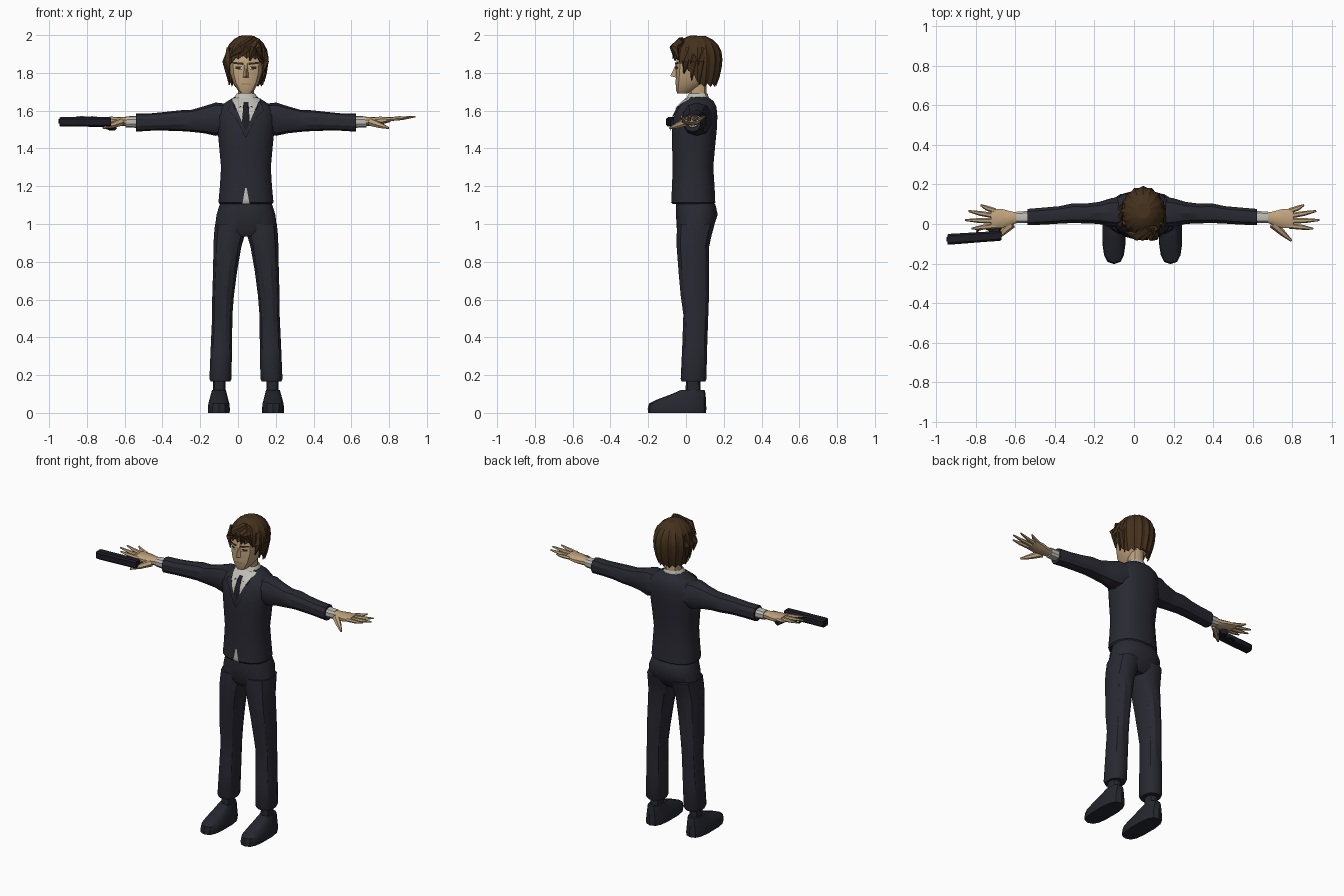
import bpy, bmesh, math
from mathutils import Vector
from mathutils.bvhtree import BVHTree

if "Cube" in bpy.data.objects:
    bpy.data.objects.remove(bpy.data.objects["Cube"])

CX = 0.042  # centre line of the body


def material(name, rgb):
    m = bpy.data.materials.new(name)
    m.diffuse_color = (*rgb, 1)
    m.use_nodes = True
    m.node_tree.nodes["Principled BSDF"].inputs["Base Color"].default_value = m.diffuse_color
    return m


SUIT = material("dark suit", (0.022, 0.022, 0.032))
SHOE = material("shoe black", (0.019, 0.020, 0.028))
GUN = material("gun black", (0.012, 0.012, 0.018))
SKIN = material("skin", (0.52, 0.36, 0.20))
SHIRT = material("shirt grey", (0.52, 0.51, 0.46))
HAIR = material("brown hair", (0.060, 0.031, 0.012))
DARK = material("eye dark", (0.03, 0.02, 0.014))
LIP = material("lip", (0.33, 0.19, 0.10))


def finish(name, bm, mat, angle=32):
    bmesh.ops.recalc_face_normals(bm, faces=bm.faces)
    me = bpy.data.meshes.new(name)
    bm.to_mesh(me)
    bm.free()
    me.materials.append(mat)
    ob = bpy.data.objects.new(name, me)
    bpy.context.collection.objects.link(ob)
    bpy.ops.object.select_all(action='DESELECT')
    bpy.context.view_layer.objects.active = ob
    ob.select_set(True)
    bpy.ops.object.shade_smooth_by_angle(angle=math.radians(angle))
    return ob


def skin_rings(bm, rings, caps=True):
    vs = [[bm.verts.new(p) for p in r] for r in rings]
    n = len(rings[0])
    for a, b in zip(vs, vs[1:]):
        for i in range(n):
            bm.faces.new((a[i], a[(i + 1) % n], b[(i + 1) % n], b[i]))
    if caps:
        bm.faces.new(vs[0])
        bm.faces.new(vs[-1])


def loft(name, rings, mat, axis='z', n=12, power=2.4):
    """rings: (position, low u, high u, low v, high v) across the axis."""
    out = []
    for pos, u0, u1, v0, v1 in rings:
        ring = []
        for i in range(n):
            a = 2 * math.pi * (i + 0.5) / n
            c, s = math.cos(a), math.sin(a)
            u = (u0 + u1) / 2 + (u1 - u0) / 2 * math.copysign(abs(c) ** (2 / power), c)
            v = (v0 + v1) / 2 + (v1 - v0) / 2 * math.copysign(abs(s) ** (2 / power), s)
            ring.append((u, v, pos) if axis == 'z' else (pos, u, v))
        out.append(ring)
    bm = bmesh.new()
    skin_rings(bm, out)
    return finish(name, bm, mat)


def tube(name, points, radii, mat, n=6, flat=1.0):
    """Tapered tube through points."""
    pts = [Vector(p) for p in points]
    rings = []
    for i, p in enumerate(pts):
        d = (pts[min(i + 1, len(pts) - 1)] - pts[max(i - 1, 0)]).normalized()
        side = d.cross(Vector((0, 0, 1)))
        if side.length < 0.05:
            side = Vector((1, 0, 0))
        side.normalize()
        up = side.cross(d)
        rings.append([p + radii[i] * (side * math.cos(2 * math.pi * k / n)
                     + up * flat * math.sin(2 * math.pi * k / n)) for k in range(n)])
    bm = bmesh.new()
    skin_rings(bm, rings)
    return finish(name, bm, mat)


def plate(name, target, outline, mat, lift):
    """Thin plate laid on the front of target; outline is (offset from centre, z)."""
    tree = BVHTree.FromPolygons([v.co for v in target.data.vertices],
                                [p.vertices for p in target.data.polygons])
    bm = bmesh.new()
    bm.faces.new([bm.verts.new((CX + d, -1, z)) for d, z in outline])
    bmesh.ops.triangulate(bm, faces=bm.faces)
    bmesh.ops.subdivide_edges(bm, edges=bm.edges, cuts=5, use_grid_fill=True)
    bmesh.ops.triangulate(bm, faces=bm.faces)
    for v in bm.verts:
        hit = tree.ray_cast(v.co, Vector((0, 1, 0)))[0]
        v.co.y = (hit.y if hit else 0.03) - lift
    ob = finish(name, bm, mat)
    if sum(p.normal.y for p in ob.data.polygons) > 0:
        ob.data.flip_normals()
    return ob


def body(name, rows, mat, **kw):
    """Symmetric upright loft: (z, half width, front y, back y)."""
    return loft(name, [(z, CX - w, CX + w, f, b) for z, w, f, b in rows], mat, **kw)


# jacket and hips
jacket = body("jacket", [
    (1.105, .140, -.070, .148), (1.115, .148, -.080, .157), (1.20, .140, -.076, .153),
    (1.30, .134, -.072, .146), (1.40, .143, -.075, .155), (1.50, .153, -.075, .165),
    (1.57, .160, -.066, .168), (1.62, .142, -.045, .163), (1.65, .100, -.015, .148),
    (1.672, .062, .008, .118)], SUIT, n=16)
body("trouser_hips", [(.935, .10, -.03, .11), (.97, .168, -.050, .142), (1.05, .158, -.055, .170),
                      (1.10, .142, -.055, .158), (1.12, .135, -.05, .145)], SUIT, n=16)

# neck, collar and head
body("neck", [(1.62, .043, .018, .11), (1.77, .043, .015, .11)], SKIN)
body("collar", [(1.635, .085, -.01, .125), (1.668, .066, .002, .122), (1.69, .05, .012, .116),
                (1.68, .045, .017, .111)], SHIRT)
head = body("head", [
    (1.692, .028, -.048, .01), (1.71, .046, -.054, .05), (1.75, .070, -.057, .10),
    (1.80, .086, -.055, .125), (1.86, .090, -.054, .14), (1.92, .083, -.04, .14),
    (1.96, .05, 0, .10)], SKIN, power=2.6)

# nose wedge
bm = bmesh.new()
nose = [bm.verts.new((CX + d, y, z)) for d, y, z in
        [(-.016, -.052, 1.775), (.016, -.052, 1.775), (0, -.083, 1.783), (-.007, -.052, 1.85), (.007, -.052, 1.85)]]
for f in [(0, 1, 2), (0, 2, 3), (1, 4, 2), (2, 4, 3), (0, 3, 4, 1)]:
    bm.faces.new([nose[i] for i in f])
finish("nose", bm, SKIN, 10)

# eyes, brows and mouth
for s, side in ((-1, "right"), (1, "left")):
    plate(side + "_brow", head, [(s * .014, 1.842), (s * .066, 1.848), (s * .066, 1.857), (s * .014, 1.855)], DARK, .006)
    plate(side + "_eye", head, [(s * .022, 1.818), (s * .054, 1.820), (s * .056, 1.834), (s * .022, 1.834)], DARK, .003)
    plate(side + "_eye_white", head, [(s * .022, 1.82), (s * .029, 1.82), (s * .027, 1.832), (s * .022, 1.83)], SHIRT, .004)
plate("mouth", head, [(-.026, 1.738), (.026, 1.738), (.02, 1.744), (-.02, 1.744)], LIP, .003)

# shirt front, tie, lapels and hem opening
plate("shirt_front", jacket, [(-.078, 1.668), (0, 1.49), (.078, 1.668)], SHIRT, .004)
plate("tie", jacket, [(-.013, 1.645), (-.007, 1.61), (-.022, 1.52), (0, 1.465), (.022, 1.52),
                      (.007, 1.61), (.013, 1.645)], GUN, .007)
plate("hem_opening", jacket, [(-.019, 1.107), (.019, 1.107), (.004, 1.19), (-.004, 1.19)], SHIRT, .004)
for s, side in ((-1, "right"), (1, "left")):
    plate(side + "_lapel", jacket, [(s * .072, 1.662), (s * .095, 1.60), (s * .06, 1.57), (0, 1.455), (0, 1.49)], SUIT, .008)
    plate(side + "_collar_wing", jacket, [(s * .012, 1.655), (s * .075, 1.668), (s * .048, 1.60)], SHIRT, .007)

# hair shell with ridged locks and a hemline that drops from brow to nape
bm = bmesh.new()
N, rings = 32, []
for k in range(9):
    ring = []
    for i in range(N):
        a = 2 * math.pi * i / N          # 0 is the front
        back = (1 - math.cos(a)) / 2
        hem = 1.875 - 0.15 * min(1, back * 1.7) ** 1.3 + 0.018 * (i % 2)
        if k < 8:
            z = 2.0 - (2.0 - hem) * (0.02 + 0.98 * (k / 7) ** 1.4)
            r = math.sqrt(max(0, 1 - ((z - 1.88) / .122) ** 2)) if z > 1.88 else 1 - .28 * ((1.88 - z) / .16) ** 2
        else:
            z, r = hem + 0.012, 0.72
        r *= 1 - 0.06 * (i % 2)
        ring.append((CX + .004 + .115 * r * math.sin(a), .06 - .133 * r * math.cos(a), z))
    rings.append(ring)
skin_rings(bm, rings)
finish("hair", bm, HAIR, 20)
# swept fringe and side locks
for k, (d0, d1, z1) in enumerate([(.05, -.045, 1.875), (.03, -.085, 1.885), (.06, .02, 1.865), (.04, .085, 1.87)]):
    tube("fringe_lock_%d" % (k + 1), [(CX + d0, -.02, 1.972), (CX + (d0 + d1) / 2, -.062, 1.93),
         (CX + d1, -.062 + abs(d1) * .25, z1)], [.022, .026, .004], HAIR, n=5)
for s, side in ((-1, "right"), (1, "left")):
    for j, (y, zb) in enumerate([(-.005, 1.795), (.035, 1.76), (.075, 1.735)]):
        tube("%s_side_lock_%d" % (side, j + 1), [(CX + s * .088, y + .015, 1.93), (CX + s * .104, y + .005, 1.86),
             (CX + s * .088, y - .006, zb)], [.016, .021, .003], HAIR, n=5)

# limbs, mirrored about the centre line
for s, side in ((-1, "right"), (1, "left")):
    def X(d):
        return CX + s * d
    # sleeve, shirt cuff and hand
    loft(side + "_sleeve", [(X(d), y - ry, y + ry, z - rz, z + rz) for d, y, z, ry, rz in [
        (.09, .06, 1.56, .085, .075), (.16, .058, 1.555, .075, .088), (.22, .056, 1.552, .058, .072),
        (.29, .053, 1.546, .052, .058), (.35, .055, 1.547, .052, .055), (.42, .046, 1.544, .046, .050),
        (.50, .040, 1.540, .045, .046), (.582, .035, 1.537, .043, .048)]], SUIT, axis='x', n=10)
    loft(side + "_cuff", [(X(.56), .002, .068, 1.508, 1.572), (X(.637), .004, .064, 1.512, 1.570)],
         SHIRT, axis='x', n=10)
    loft(side + "_palm", [(X(.62), .008, .058, 1.52, 1.566), (X(.66), -.004, .064, 1.52, 1.566),
                          (X(.71), -.022, .078, 1.525, 1.568), (X(.765), -.024, .078, 1.54, 1.567)],
         SKIN, axis='x', n=10)
    for f, y0, d1, y1 in [("little", .066, .818, .096), ("ring", .041, .880, .066),
                          ("middle", .015, .897, .020), ("index", -.010, .865, -.024)]:
        tube("%s_%s_finger" % (side, f), [(X(.745), y0, 1.553), (X((.76 + d1) / 2), (y0 + y1) / 2, 1.559),
             (X(d1), y1, 1.568)], [.014, .0125, .005], SKIN, flat=.8)
    tube(side + "_thumb", [(X(.66), .0, 1.54), (X(.71), -.045, 1.522), (X(.755), -.085, 1.508)],
         [.022, .016, .006], SKIN)
    # trouser leg, ankle and shoe
    def legs(name, rows, mat, **kw):
        return loft(name, [(z, *sorted((X(a), X(b))), f, k) for z, a, b, f, k in rows], mat, **kw)
    legs(side + "_trouser_leg", [
        (1.0, .0, .166, -.05, .155), (.94, .004, .172, -.052, .138), (.88, .022, .174, -.052, .125),
        (.75, .045, .176, -.042, .125), (.62, .062, .180, -.030, .124), (.52, .070, .180, -.016, .120),
        (.35, .072, .188, -.022, .114), (.18, .075, .195, -.030, .110), (.165, .082, .188, -.024, .104)], SUIT)
    legs(side + "_ankle", [(.09, .107, .174, -.005, .08), (.20, .107, .174, 0, .075)], SHOE)
    legs(side + "_shoe", [
        (.0, .085, .202, -.200, .105), (.022, .084, .203, -.203, .108), (.05, .087, .200, -.196, .106),
        (.072, .093, .194, -.150, .105), (.10, .100, .186, -.075, .104), (.122, .106, .180, -.025, .098)],
        SHOE, n=14, power=2.8)

# pistol: slide, muzzle, grip and trigger guard
loft("pistol_slide", [(-.945, -.103, -.052, 1.518, 1.564), (-.938, -.106, -.049, 1.515, 1.567),
                      (-.68, -.086, -.034, 1.515, 1.567), (-.672, -.082, -.038, 1.520, 1.562)],
     GUN, axis='x', n=8, power=4)
tube("pistol_muzzle", [(-.935, -.077, 1.545), (-.949, -.077, 1.545)], [.012, .012], GUN, n=8)
tube("pistol_grip", [(-.715, -.055, 1.53), (-.685, -.01, 1.515), (-.665, .03, 1.508)],
     [.026, .025, .027], GUN, flat=.6)
tube("trigger_guard", [(-.80, -.06, 1.53), (-.79, -.03, 1.52), (-.755, -.02, 1.518), (-.72, -.035, 1.52)],
     [.006, .006, .006, .006], GUN)
